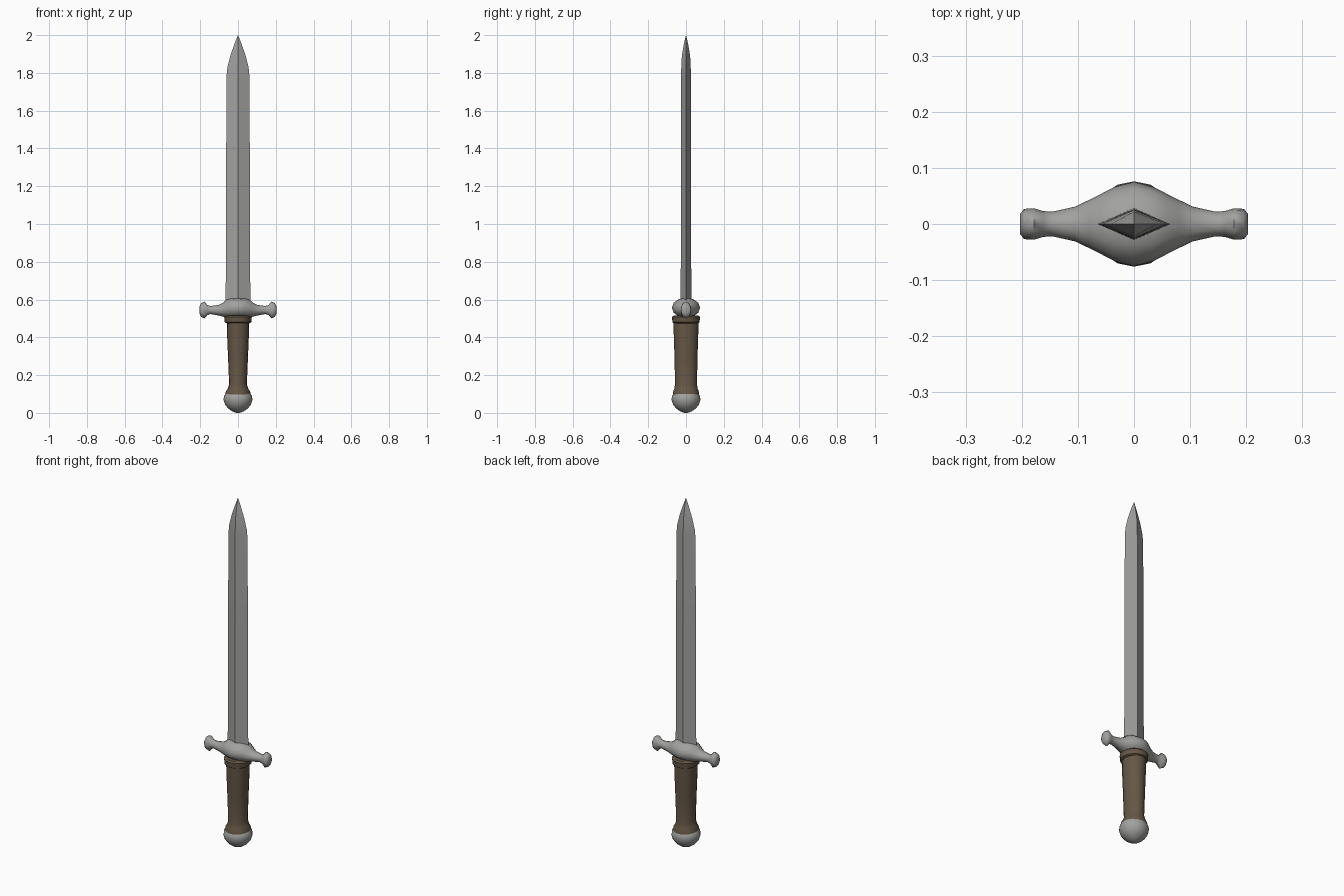
import bpy, bmesh, math
from mathutils import Vector

if "Cube" in bpy.data.objects:
    bpy.data.objects.remove(bpy.data.objects["Cube"])


def material(name, rgb):
    m = bpy.data.materials.new(name)
    m.diffuse_color = (*rgb, 1)
    m.use_nodes = True
    m.node_tree.nodes["Principled BSDF"].inputs["Base Color"].default_value = m.diffuse_color
    return m


STEEL = material("steel grey", (0.36, 0.36, 0.35))
LEATHER = material("leather brown", (0.13, 0.095, 0.06))


def loft(name, rings, mat, angle):
    """Skin a list of equal-length point rings and cap both ends."""
    bm = bmesh.new()
    loops = [[bm.verts.new(p) for p in ring] for ring in rings]
    n = len(loops[0])
    for a, b in zip(loops, loops[1:]):
        for i in range(n):
            j = (i + 1) % n
            bm.faces.new((a[i], a[j], b[j], b[i]))
    bm.faces.new(loops[0][::-1])
    bm.faces.new(loops[-1])
    bmesh.ops.remove_doubles(bm, verts=bm.verts, dist=1e-5)
    bmesh.ops.recalc_face_normals(bm, faces=bm.faces)
    me = bpy.data.meshes.new(name)
    bm.to_mesh(me)
    bm.free()
    me.materials.append(mat)
    ob = bpy.data.objects.new(name, me)
    bpy.context.collection.objects.link(ob)
    bpy.ops.object.select_all(action='DESELECT')
    ob.select_set(True)
    bpy.context.view_layer.objects.active = ob
    bpy.ops.object.shade_smooth_by_angle(angle=math.radians(angle))
    return ob


def oval(z, rx, ry, n=16):
    return [Vector((rx * math.cos(t), ry * math.sin(t), z))
            for t in (2 * math.pi * i / n for i in range(n))]


# Blade: diamond section with a curved taper to the point
blade = [(0.55, 0.066, 0.029), (0.65, 0.065, 0.028), (1.20, 0.063, 0.027),
         (1.78, 0.061, 0.026), (1.83, 0.056, 0.025), (1.89, 0.041, 0.022),
         (1.95, 0.020, 0.012), (2.0, 0.0005, 0.0005)]
loft("blade", [oval(z, w, t, 4) for z, w, t in blade], STEEL, 40)

# Crossguard: oval sections swept along x, mirrored; x, low z, high z, half depth
half = [(0.0, 0.503, 0.610, 0.075), (0.035, 0.503, 0.608, 0.066),
        (0.06, 0.505, 0.600, 0.053), (0.08, 0.510, 0.583, 0.043),
        (0.105, 0.516, 0.571, 0.031), (0.145, 0.523, 0.566, 0.022),
        (0.162, 0.518, 0.571, 0.023), (0.178, 0.500, 0.589, 0.028),
        (0.196, 0.509, 0.580, 0.027), (0.203, 0.525, 0.564, 0.018)]
stations = [(-x, a, b, d) for x, a, b, d in half[:0:-1]] + half
loft("crossguard",
     [[Vector((x, d * math.cos(t), (a + b) / 2 + (b - a) / 2 * math.sin(t)))
       for t in (2 * math.pi * i / 12 for i in range(12))]
      for x, a, b, d in stations], STEEL, 50)

# Grip: oval leather handle flared at the bottom, with a collar under the guard
grip = [(0.085, 0.068, 0.070), (0.11, 0.066, 0.069), (0.128, 0.055, 0.062),
        (0.15, 0.047, 0.058), (0.30, 0.053, 0.061), (0.42, 0.058, 0.065),
        (0.49, 0.060, 0.067)]
loft("grip", [oval(*g) for g in grip], LEATHER, 50)
collar = [(0.474, 0.061, 0.064), (0.480, 0.070, 0.072),
          (0.508, 0.073, 0.074), (0.515, 0.064, 0.066)]
loft("collar", [oval(*c) for c in collar], LEATHER, 40)

# Pommel: rounded steel cap
pommel = [(0.0, 0.008), (0.008, 0.030), (0.024, 0.053), (0.045, 0.069),
          (0.068, 0.076), (0.088, 0.075), (0.102, 0.066)]
loft("pommel", [oval(z, r, r) for z, r in pommel], STEEL, 50)
